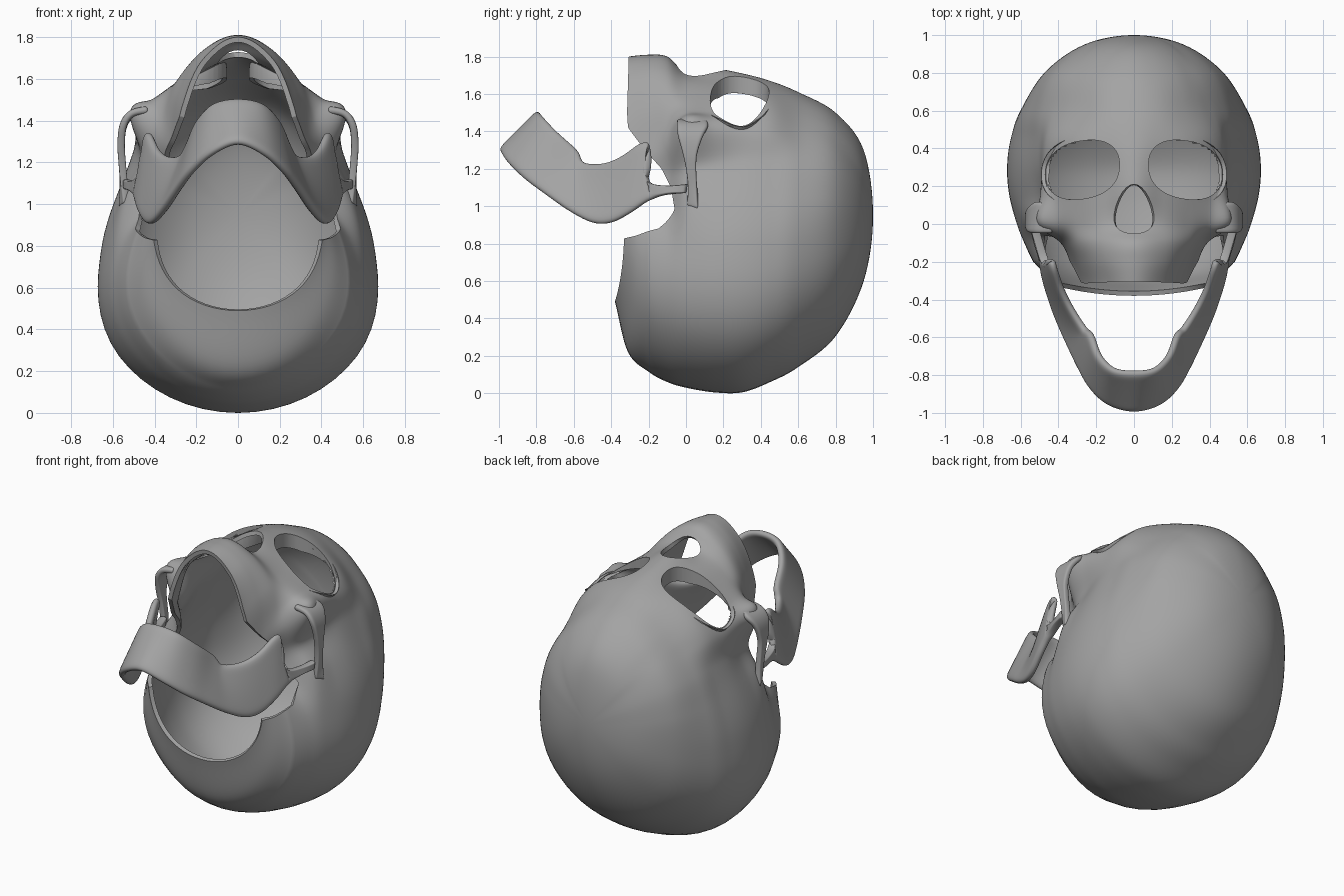
import bpy, bmesh, math
from mathutils import Vector

if "Cube" in bpy.data.objects:
    bpy.data.objects.remove(bpy.data.objects["Cube"])

BONE = bpy.data.materials.new("bone_grey")
BONE.diffuse_color = (0.37, 0.37, 0.37, 1)
BONE.use_nodes = True
BONE.node_tree.nodes["Principled BSDF"].inputs["Base Color"].default_value = BONE.diffuse_color


def spline(pts, n, pre=None, post=None):
    """Smooth curve of any dimension through the given points."""
    p = [Vector(q) for q in pts]
    p = [Vector(pre) if pre else 2 * p[0] - p[1]] + p + [Vector(post) if post else 2 * p[-1] - p[-2]]
    out = []
    for i in range(1, len(p) - 2):
        a, b, c, d = p[i - 1:i + 3]
        for k in range(n):
            t = k / n
            out.append(0.5 * (2 * b + (c - a) * t + (2 * a - 5 * b + 4 * c - d) * t * t
                              + (3 * b - a - 3 * c + d) * t ** 3))
    return out + [p[-2]]


def grid(bm, rows):
    vs = [[bm.verts.new(c) for c in r] for r in rows]
    for r, s in zip(vs, vs[1:]):
        for j in range(len(r) - 1):
            bm.faces.new((r[j], s[j], s[j + 1], r[j + 1]))


def clip(bm, f):
    """Cut away the region where f(co) > 0, leaving a clean edge; return the new edge vertices."""
    val = {v: f(v.co) for v in bm.verts}
    cut = []
    for e in list(bm.edges):
        a, b = e.verts
        p, q = val[a], val[b]
        if p * q < 0:
            cut.append(bmesh.utils.edge_split(e, a, p / (p - q))[1])
    bmesh.ops.connect_verts(bm, verts=cut)
    bmesh.ops.delete(bm, geom=[v for v, x in val.items() if x > 0], context='VERTS')
    return [v for v in cut if v.is_valid]


def finish(bm, name, thick, offset, subsurf):
    me = bpy.data.meshes.new(name)
    bm.to_mesh(me)
    bm.free()
    me.materials.append(BONE)
    ob = bpy.data.objects.new(name, me)
    bpy.context.collection.objects.link(ob)
    m = ob.modifiers.new("mirror", 'MIRROR')
    m.merge_threshold = 0.002
    s = ob.modifiers.new("shell", 'SOLIDIFY')
    s.thickness, s.offset = thick, offset
    if subsurf:
        ob.modifiers.new("smooth", 'SUBSURF').levels = subsurf
    bpy.ops.object.select_all(action='DESELECT')
    ob.select_set(True)
    bpy.context.view_layer.objects.active = ob
    for mod in list(ob.modifiers):
        bpy.ops.object.modifier_apply(modifier=mod.name)
    bpy.ops.object.shade_smooth_by_angle(angle=math.radians(50))


def sheet(name, pairs, thick, pre=None):
    """Curved strip of bone between a lower and an upper edge."""
    bm = bmesh.new()
    rows = []
    for v in spline(pairs, 4, pre):
        lo, up = Vector(v[:3]), Vector(v[3:])
        rows.append([lo.lerp(up, k / 5) for k in range(6)])
    grid(bm, rows)
    finish(bm, name, thick, 0, 2)


# skull: slices along y, radius around (x=0, z=ZC) at fixed angles from the face midline
ZC = 0.95
ANG = [0, 12, 25, 36, 46, 60, 80, 105, 140, 180]
SLICES = [
    [1.00] + [0] * 10,
    [0.95, .35, .34, .32, .30, .28, .27, .26, .27, .31, .35],
    [0.80, .55, .54, .52, .50, .49, .48, .47, .49, .58, .645],
    [0.60, .66, .65, .62, .595, .575, .56, .56, .62, .765, .81],
    [0.45, .72, .705, .69, .67, .64, .58, .58, .665, .85, .89],
    [0.30, .76, .725, .71, .68, .66, .58, .585, .68, .885, .945],
    [0.15, .785, .735, .70, .685, .685, .55, .565, .665, .875, .945],
    [0.00, .77, .75, .70, .68, .71, .51, .535, .62, .835, .92],
    [-.10, .85, .80, .70, .60, .54, .42, .40, .565, .79, .89],
    [-.20, .86, .80, .66, .54, .47, .40, .40, .52, .73, .835],
    [-.31, .85, .77, .61, .50, .44, .40, .40, .47, .625, .73],
    [-.38, .84, .76, .60, .49, .43, .40, .40, .42, .46, .46],
]
rows = []
for s in spline(SLICES, 8, [0.95] + [-r for r in SLICES[1][1:]]):
    y, rad = s[0], list(s[1:])
    row = []
    for a, r in spline(list(zip(ANG, rad)), 8, (-12, rad[1]), (220, rad[-2])):
        x, z = r * math.sin(math.radians(a)), ZC + r * math.cos(math.radians(a))
        lift = 0.3 * x * x * max(0, -y - .2) / .18 if z < ZC else 0
        row.append((max(x, 0), y + lift, z))
    rows.append(row)
bm = bmesh.new()
grid(bm, rows)
bmesh.ops.remove_doubles(bm, verts=bm.verts, dist=1e-5)

# lower edge of the skull: y limit by height z
EDGE = [(0, -.6), (.77, -.6), (.82, -.34), (.85, -.26), (.87, -.16), (.92, -.10), (.98, -.06),
        (1.1, -.08), (1.2, -.13), (1.3, -.22), (1.42, -.31), (1.5, -.315), (2, -.30)]


def below_edge(c):
    for (z0, y0), (z1, y1) in zip(EDGE, EDGE[1:]):
        if c.z <= z1:
            return y0 + (y1 - y0) * (c.z - z0) / (z1 - z0) - c.y
    return -1


def eye(c):
    if c.z < 1.32:
        return -1
    dx = abs(c.x) - .272
    dy = c.y - .287 + .13 * dx
    return 1 - abs(dx / .195) ** 2.3 - abs(dy / .154) ** 2.3


def nose(c):
    if c.z < 1.4 or not -.2 < c.y < .4:
        return -1
    return 1 - abs(c.x / (.115 - .25 * (c.y - .02))) ** 2.3 - abs((c.y - .08) / .13) ** 2.3


clip(bm, below_edge)
clip(bm, nose)
rim = set(clip(bm, eye))

# eye socket rims turn inwards, deepest beside the nose
edges = [e for e in bm.edges if e.is_boundary and e.verts[0] in rim and e.verts[1] in rim]
for step in range(2):
    geom = bmesh.ops.extrude_edge_only(bm, edges=edges)["geom"]
    edges = [g for g in geom if isinstance(g, bmesh.types.BMEdge) and g.is_boundary]
    for v in {v for e in edges for v in e.verts}:
        v.co.z -= 0.045 * min(1, max(0.05, (.45 - v.co.x) / .3))
finish(bm, "skull", 0.025, -1, 0)

# cheekbone arches bridging from the face back to the temples
sheet("cheek_arch", [
    (.43, -.05, 1.45, .43, .10, 1.47),
    (.51, -.05, 1.435, .51, .12, 1.43),
    (.55, -.045, 1.38, .55, .09, 1.37),
    (.56, -.02, 1.29, .56, .06, 1.28),
    (.555, .0, 1.2, .555, .055, 1.2),
    (.545, .01, 1.1, .55, .06, 1.1),
    (.53, .01, 1.0, .56, .07, .98)], 0.035)

# lower jaw: lower edge and upper edge from the chin to the hinge
JAW = [
    (0, -.99, 1.29, 0, -.78, 1.50),
    (.13, -.955, 1.235, .11, -.765, 1.48),
    (.225, -.87, 1.15, .185, -.69, 1.40),
    (.295, -.75, 1.06, .225, -.58, 1.30),
    (.355, -.62, .97, .265, -.545, 1.235),
    (.405, -.5, .91, .335, -.44, 1.23),
    (.44, -.4, .91, .385, -.34, 1.27),
    (.47, -.3, .96, .42, -.24, 1.34),
    (.485, -.22, 1.015, .435, -.195, 1.325),
    (.49, -.17, 1.04, .45, -.235, 1.2),
    (.50, -.13, 1.055, .475, -.19, 1.125),
    (.515, -.08, 1.065, .505, -.09, 1.11),
    (.53, 0, 1.07, .535, .01, 1.12)]
q = JAW[1]
sheet("lower_jaw", JAW, 0.045, (-q[0], q[1], q[2], -q[3], q[4], q[5]))
